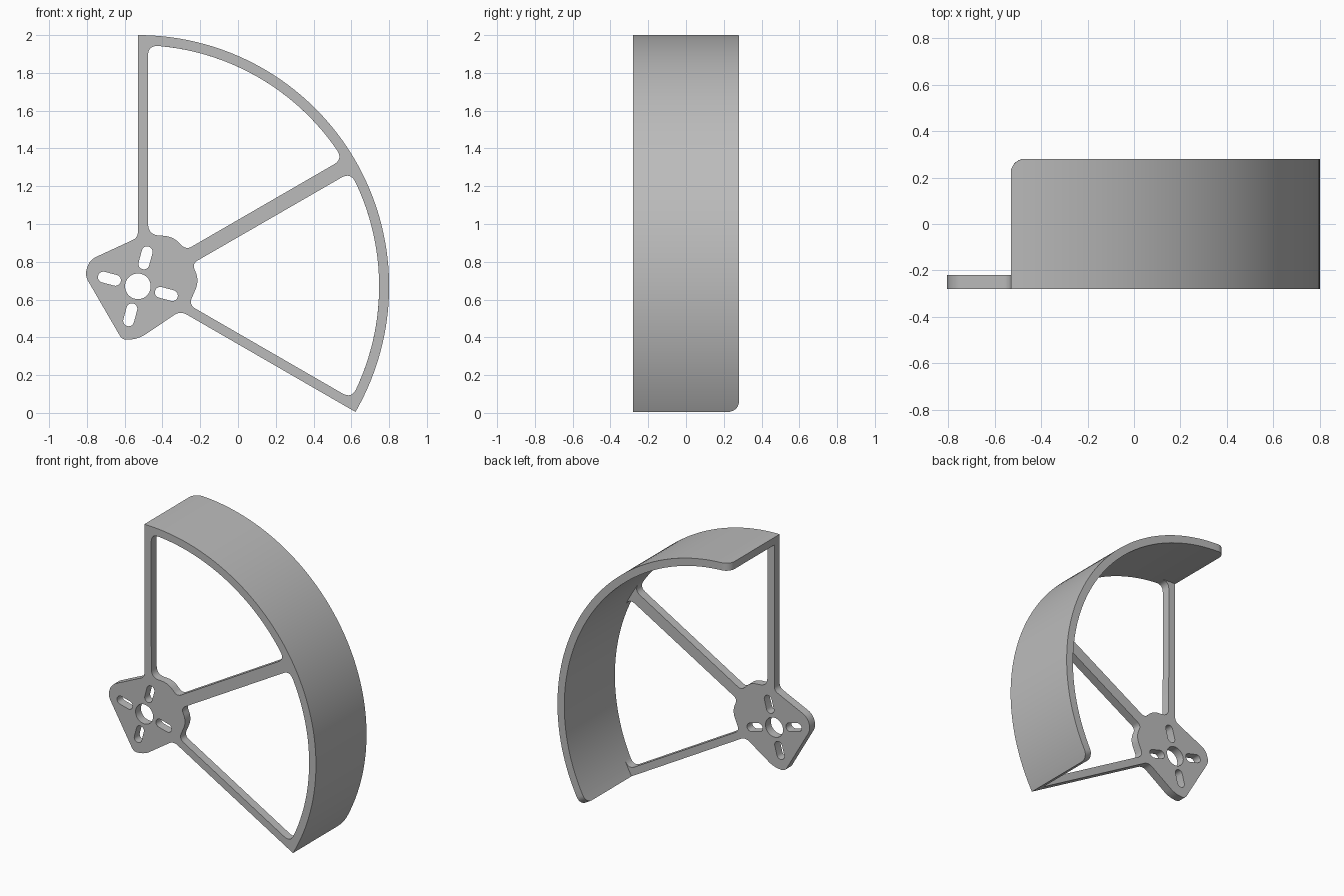
import bpy, bmesh
from math import radians, cos, sin, sqrt, pi
from mathutils import Vector

cube = bpy.data.objects.get("Cube")
if cube:
    bpy.data.objects.remove(cube, do_unlink=True)

HUB = Vector((-0.53, 0.67))
R_OUT, R_IN = 1.33, 1.277
FRONT, STEP, BACK = -0.28, -0.22, 0.28
CORNER = 0.06

grey = bpy.data.materials.new("light_grey")
grey.use_nodes = True
grey.diffuse_color = (0.5, 0.5, 0.5, 1)
grey.node_tree.nodes["Principled BSDF"].inputs["Base Color"].default_value = (0.5, 0.5, 0.5, 1)


def polar(r, deg, centre=HUB):
    return centre + Vector((cos(radians(deg)), sin(radians(deg)))) * r


def arc(r, start, end, n=48, centre=HUB):
    return [polar(r, start + (end - start) * i / n, centre) for i in range(n + 1)]


def soften(points):
    """Closed outline; an entry (x, z, cut) becomes a rounded corner."""
    flat = [Vector(p[:2]) for p in points]
    out = []
    for i, p in enumerate(points):
        c = flat[i]
        cut = p[2] if len(p) > 2 else 0
        if not cut:
            out.append(c)
            continue
        a = c + (flat[i - 1] - c).normalized() * cut
        b = c + (flat[(i + 1) % len(flat)] - c).normalized() * cut
        for k in range(9):
            t = k / 8
            out.append(a * (1 - t) ** 2 + c * 2 * t * (1 - t) + b * t * t)
    return out


def corner(deg, cut):
    return (*polar(R_IN, deg), cut)


def slot(deg, dist=0.156, half=0.033, r=0.029):
    near, far = polar(dist - half, deg), polar(dist + half, deg)
    return arc(r, deg - 90, deg + 90, 12, far) + arc(r, deg + 90, deg + 270, 12, near)


def finish(name, bm):
    bmesh.ops.remove_doubles(bm, verts=bm.verts, dist=0.0002)
    bmesh.ops.recalc_face_normals(bm, faces=bm.faces)
    mesh = bpy.data.meshes.new(name)
    bm.to_mesh(mesh)
    bm.free()
    mesh.materials.clear()
    mesh.materials.append(grey)
    obj = bpy.data.objects.new(name, mesh)
    bpy.context.collection.objects.link(obj)
    bpy.ops.object.select_all(action="DESELECT")
    obj.select_set(True)
    bpy.context.view_layer.objects.active = obj
    bpy.ops.object.shade_smooth_by_angle(angle=radians(30))
    return obj


# Angles along the rim, closer together at the rounded ends
end_span = CORNER / R_OUT * 180 / pi
ends = [end_span * (1 - cos(pi / 2 * i / 8)) for i in range(9)]
middle = [90 - end_span - (120 - 2 * end_span) * i / 64 for i in range(1, 64)]
angles = [90 - e for e in ends] + middle + [-30 + e for e in reversed(ends)]

# Flat plate: mount, three spokes and the front band of the rim
outline = soften([polar(R_OUT, a) for a in angles] + [
    (-0.305, 0.54, 0.04), (-0.525, 0.392, 0.045), (-0.612, 0.385, 0.03),
    (-0.812, 0.73, 0.038), (-0.785, 0.81, 0.04), (-0.53, 0.928, 0.03)])
upper_window = soften(arc(R_IN, 85.1, 34.3) + [
    corner(31.8, 0.055), (-0.275, 0.863, 0.035), (-0.345, 0.935, 0.05),
    (-0.476, 0.942, 0.06), corner(87.6, 0.055)])
lower_window = soften(arc(R_IN, 25.6, -25.2) + [
    corner(-27.75, 0.055), (-0.26, 0.572, 0.04), (-0.205, 0.70, 0.05),
    (-0.243, 0.79, 0.035), corner(28.2, 0.055)])
loops = [outline, upper_window, lower_window, arc(0.068, 0, 360, 40)[:-1]]
loops += [slot(a) for a in (75, 165, 255, 345)]

curve = bpy.data.curves.new("plate_profile", "CURVE")
curve.dimensions = "2D"
curve.fill_mode = "BOTH"
curve.extrude = (STEP - FRONT) / 2
for loop in loops:
    spline = curve.splines.new("POLY")
    spline.points.add(len(loop) - 1)
    for pt, p in zip(spline.points, loop):
        pt.co = (p.x, p.y, 0, 1)
    spline.use_cyclic_u = True
helper = bpy.data.objects.new("plate_profile", curve)
bpy.context.collection.objects.link(helper)
bpy.context.view_layer.update()
bm = bmesh.new()
bm.from_mesh(helper.to_mesh())
helper.to_mesh_clear()
bpy.data.objects.remove(helper, do_unlink=True)
for v in bm.verts:
    x, z, depth = v.co
    v.co = (x, (FRONT + STEP) / 2 - depth, z)
finish("mount_plate_with_spokes", bm)

# Curved guard wall rising behind the plate, its rear corners rounded
bm = bmesh.new()
rings = []
for a in angles:
    d = min(90 - a, a + 30) / end_span * CORNER
    gap = max(CORNER - d, 0)
    back = BACK - CORNER + sqrt(max(CORNER ** 2 - gap ** 2, 0))
    ring = []
    for r, y in ((R_OUT, STEP), (R_OUT, back), (R_IN, back), (R_IN, STEP)):
        p = polar(r, a)
        ring.append(bm.verts.new((p.x, y, p.y)))
    rings.append(ring)
for s, t in zip(rings, rings[1:]):
    for k in range(4):
        n = (k + 1) % 4
        bm.faces.new((s[k], s[n], t[n], t[k]))
bm.faces.new(rings[0])
bm.faces.new(rings[-1])
finish("guard_wall", bm)
